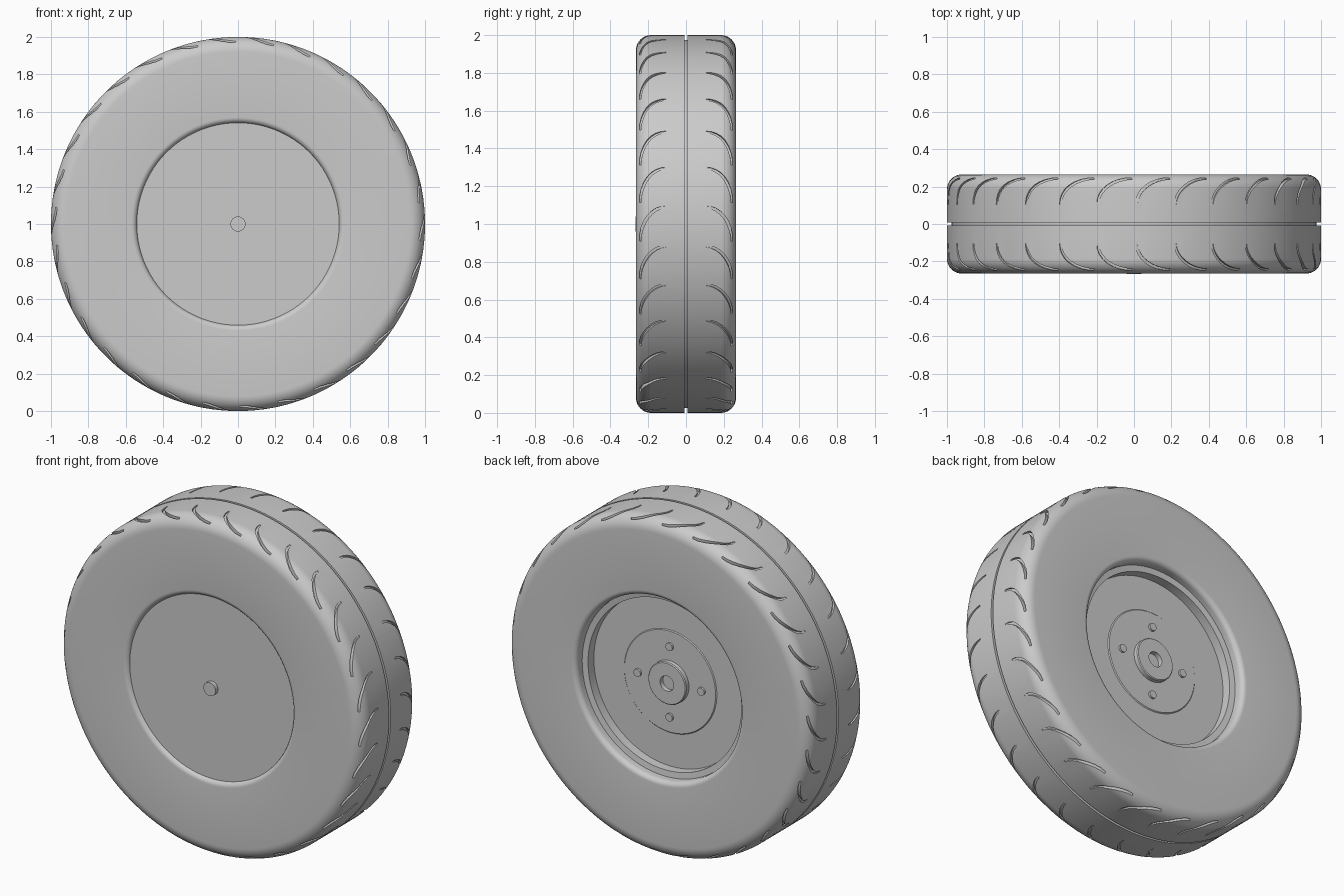
import bpy, bmesh
from math import sin, cos, pi, radians, sqrt
from mathutils import Vector, Matrix

cube = bpy.data.objects.get("Cube")
if cube:
    bpy.data.objects.remove(cube, do_unlink=True)

HALF = 0.265      # half width of the tire
CORNER = 0.08     # shoulder radius
LIP = 0.03        # bead radius
SEGMENTS = 180

grey = bpy.data.materials.new("plain grey")
grey.use_nodes = True
colour = (0.6, 0.6, 0.6, 1)
grey.diffuse_color = colour
grey.node_tree.nodes["Principled BSDF"].inputs["Base Color"].default_value = colour


def axle(radius, angle, y):
    """Point around the axle, which runs along y at z = 1."""
    return Vector((radius * cos(angle), y, 1 + radius * sin(angle)))


def finish(bm, name):
    bmesh.ops.recalc_face_normals(bm, faces=bm.faces)
    mesh = bpy.data.meshes.new(name)
    bm.to_mesh(mesh)
    bm.free()
    mesh.materials.append(grey)
    obj = bpy.data.objects.new(name, mesh)
    bpy.context.collection.objects.link(obj)
    return obj


def smooth(obj):
    bpy.ops.object.select_all(action="DESELECT")
    obj.select_set(True)
    bpy.context.view_layer.objects.active = obj
    bpy.ops.object.shade_smooth_by_angle(angle=radians(30))


def lathe(name, profile, closed=False, segments=SEGMENTS):
    """Turn (radius, y) points around the axle."""
    bm = bmesh.new()
    rings = [[bm.verts.new(axle(r, 2 * pi * i / segments, y)) for r, y in profile]
             for i in range(segments)]
    count = len(profile)
    for i in range(segments):
        a, b = rings[i], rings[(i + 1) % segments]
        for j in range(count if closed else count - 1):
            k = (j + 1) % count
            bm.faces.new((a[j], a[k], b[k], b[j]))
    bmesh.ops.remove_doubles(bm, verts=bm.verts, dist=1e-5)
    return finish(bm, name)


def arc(r, y, radius, start, end, steps):
    angles = [radians(start + (end - start) * i / steps) for i in range(steps + 1)]
    return [(r + radius * cos(a), y + radius * sin(a)) for a in angles]


def surface_radius(y):
    over = max(0, abs(y) - (HALF - CORNER))
    return 1 - CORNER + sqrt(CORNER ** 2 - over ** 2)


# Tire: half profile from centre groove over the shoulder to the bead, mirrored
half = [(0.975, 0.007), (1, 0.007)]
half += arc(1 - CORNER, HALF - CORNER, CORNER, 0, 90, 10)
half += arc(0.54 + LIP, HALF - LIP, LIP, 90, 180, 6)
half += [(0.54, 0.2)]
tire = lathe("tire", half + [(r, -y) for r, y in reversed(half)], closed=True)

# Curved tread grooves on both shoulders
STEPS = 8
bm = bmesh.new()
for side in (-1, 1):
    for n in range(30):
        rows = []
        for i in range(STEPS + 1):
            t = i / STEPS
            y = side * (0.105 + 0.138 * sin(t * pi / 2))
            turn = radians(5.2 + 12 * n - 10.5 * (1 - cos(t * pi / 2)))
            width = 0.003 + 0.005 * sin(pi * (0.1 + 0.8 * t))
            deep = surface_radius(y) - 0.004 - 0.014 * min(1, 2 * t)
            # widen across the path, so the groove keeps an even breadth
            across_y = side * width * sin(t * pi / 2) * 0.8
            across_turn = width * cos(t * pi / 2 * 0.8)
            rows.append([bm.verts.new(axle(r, turn + s * across_turn, y + s * across_y))
                         for r, s in ((deep, -1), (deep, 1), (1.03, 1), (1.03, -1))])
        for a, b in zip(rows, rows[1:]):
            for j in range(4):
                k = (j + 1) % 4
                bm.faces.new((a[j], a[k], b[k], b[j]))
        bm.faces.new(rows[0])
        bm.faces.new(rows[-1])
cutter = finish(bm, "groove_cutter")
cutter.hide_render = True

cut = tire.modifiers.new("grooves", "BOOLEAN")
cut.operation = "DIFFERENCE"
cut.solver = "EXACT"
cut.object = cutter
bpy.ops.object.select_all(action="DESELECT")
tire.select_set(True)
bpy.context.view_layer.objects.active = tire
bpy.ops.object.modifier_apply(modifier=cut.name)
bpy.data.objects.remove(cutter, do_unlink=True)
smooth(tire)

# Wheel: flat cover in front, stepped dish behind
smooth(lathe("wheel", [
    (0, -0.245), (0.541, -0.245), (0.541, 0.205), (0.505, 0.2), (0.505, 0.145),
    (0.305, 0.145), (0.3, 0.15), (0, 0.15)]))

# Front cap stud
smooth(lathe("front_stud", [(0, -0.24), (0.04, -0.24), (0.04, -0.268), (0, -0.268)],
             segments=48))

# Rear hub with a bore
smooth(lathe("rear_hub", [
    (0, 0.14), (0.125, 0.14), (0.125, 0.175), (0.12, 0.18), (0.045, 0.18),
    (0.045, 0.152), (0, 0.152)], segments=64))

# Lug studs around the hub
for n in range(4):
    bm = bmesh.new()
    place = Matrix.Translation(axle(0.21, n * pi / 2, 0.152)) @ Matrix.Rotation(pi / 2, 4, "X")
    bmesh.ops.create_cone(bm, cap_ends=True, segments=24, radius1=0.023, radius2=0.023,
                          depth=0.02, matrix=place)
    smooth(finish(bm, f"lug_stud_{n + 1}"))
